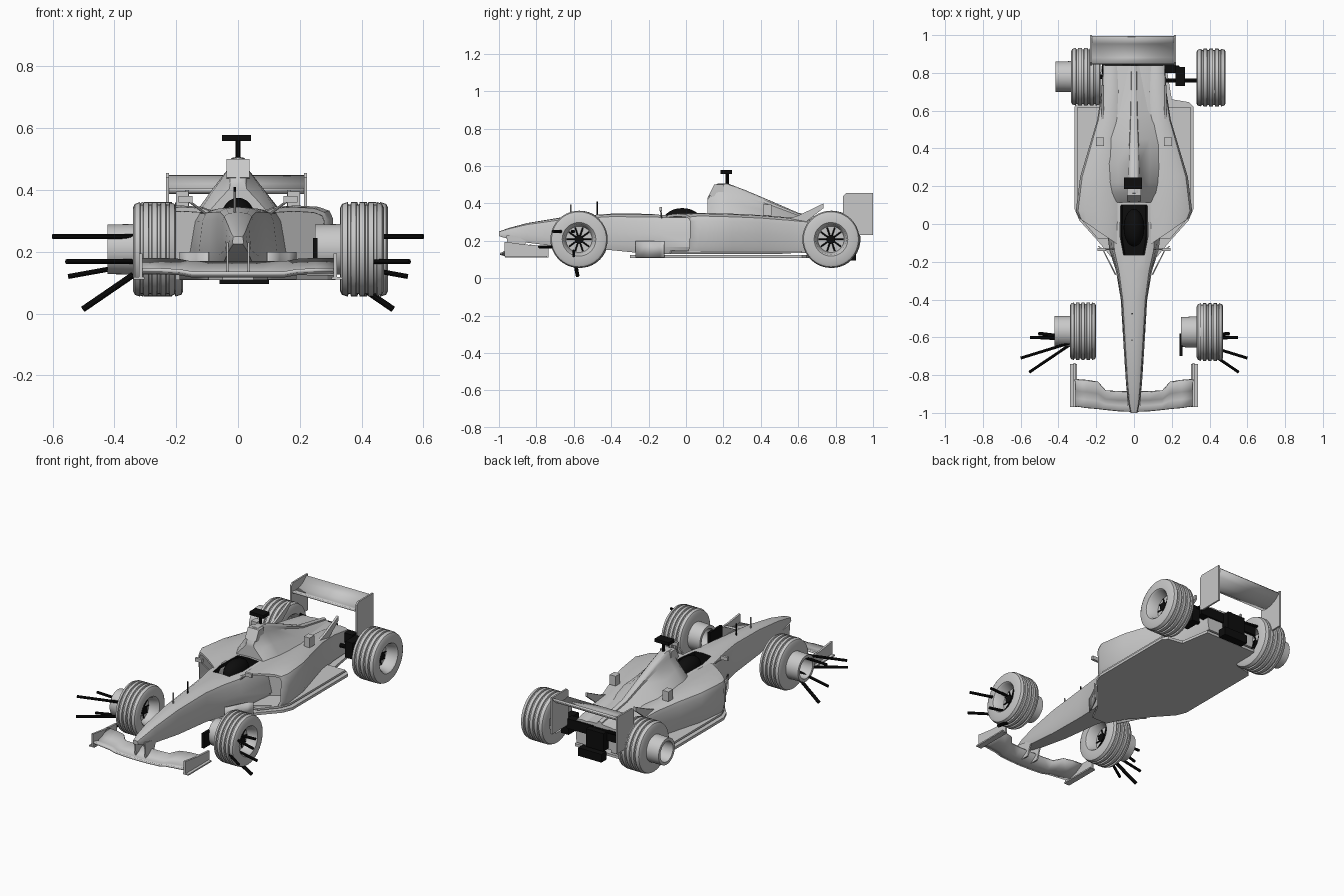
import bpy, bmesh, math
from mathutils import Vector, Matrix

cube = bpy.data.objects.get("Cube")
if cube:
    bpy.data.objects.remove(cube)


def material(name, value):
    m = bpy.data.materials.new(name)
    m.use_nodes = True
    col = (value, value, value, 1)
    m.diffuse_color = col
    m.node_tree.nodes["Principled BSDF"].inputs["Base Color"].default_value = col
    return m


GREY = material("light_grey", 0.58)
BLACK = material("black", 0.004)


def finish(name, bm, mat=GREY, smooth=True):
    bmesh.ops.recalc_face_normals(bm, faces=bm.faces)
    me = bpy.data.meshes.new(name)
    bm.to_mesh(me)
    bm.free()
    me.materials.append(mat)
    ob = bpy.data.objects.new(name, me)
    bpy.context.collection.objects.link(ob)
    bpy.ops.object.select_all(action='DESELECT')
    ob.select_set(True)
    bpy.context.view_layer.objects.active = ob
    if smooth:
        bpy.ops.object.shade_smooth_by_angle(angle=math.radians(35))
    return ob


def bridge(bm, rings, closed=True):
    for a, b in zip(rings, rings[1:]):
        n = len(a)
        for i in range(n if closed else n - 1):
            j = (i + 1) % n
            bm.faces.new((a[i], a[j], b[j], b[i]))


def section(y, wt, wb, zb, zt, cx=0, shear=0):
    """Rounded trapezoid across the car."""
    h = zt - zb
    half = [(0, zt), (wt * .6, zt - .02 * h), (wt * .9, zt - .08 * h), (wt, zt - .2 * h),
            ((wt + wb) / 2, zb + h * .5), (wb, zb + h * .18), (wb * .85, zb), (0, zb)]
    ring = half + [(-x, z) for x, z in half[-2:0:-1]]
    return [Vector((cx + x, y + shear * x / max(wt, wb), z)) for x, z in ring]


def loft(sections):
    bm = bmesh.new()
    rings = [[bm.verts.new(p) for p in s] for s in sections]
    bridge(bm, rings)
    front = bm.faces.new(rings[0])
    bm.faces.new(rings[-1][::-1])
    return bm, front


def box(name, centre, size, mat=GREY):
    bm = bmesh.new()
    bmesh.ops.create_cube(bm, size=1, matrix=Matrix.Translation(centre) @ Matrix.Diagonal((*size, 1)))
    return finish(name, bm, mat, False)


def rod(name, a, b, r=.008, mat=BLACK):
    a, b = Vector(a), Vector(b)
    d = b - a
    bm = bmesh.new()
    mtx = Matrix.Translation((a + b) / 2) @ d.to_track_quat('Z', 'Y').to_matrix().to_4x4()
    bmesh.ops.create_cone(bm, cap_ends=True, segments=10, radius1=r, radius2=r, depth=d.length, matrix=mtx)
    return finish(name, bm, mat)


def plate(name, outline, axis, at, thick, mat=GREY):
    """Flat outline extruded along x (axis 0, yz outline) or z (axis 2, xy outline)."""
    bm = bmesh.new()
    place = (lambda u, v, t: (t, u, v)) if axis == 0 else (lambda u, v, t: (u, v, t))
    rings = [[bm.verts.new(place(u, v, at + t)) for u, v in outline] for t in (-thick / 2, thick / 2)]
    bridge(bm, rings)
    for r in rings:
        bm.faces.new(r)
    return finish(name, bm, mat, False)


# Nose and central body
bm, _ = loft([section(*s) for s in (
    (-1, .016, .018, .225, .25), (-.95, .026, .03, .21, .268), (-.85, .036, .042, .19, .295),
    (-.65, .05, .055, .165, .328), (-.4, .066, .07, .15, .345), (-.25, .088, .095, .135, .345),
    (-.14, .115, .13, .13, .343), (.1, .14, .16, .13, .34), (.5, .14, .15, .13, .33),
    (.84, .12, .14, .15, .29))])
body = finish("central_body", bm)
body.data.materials.append(BLACK)

# Cockpit opening
bm, _ = loft([section(y, w, w, .24, .4) for y, w in ((-.165, .055), (-.06, .075), (.1, .07))])
for f in bm.faces:
    f.material_index = 1
cutter = finish("cockpit_cutter", bm, GREY, False)
cutter.data.materials.append(BLACK)
cutter.hide_render = True
for p in cutter.data.polygons:
    p.material_index = 1
mod = body.modifiers.new("cockpit", 'BOOLEAN')
mod.object, mod.solver = cutter, 'EXACT'
bpy.context.view_layer.objects.active = body
bpy.ops.object.modifier_apply(modifier="cockpit")
bpy.data.objects.remove(cutter)

# Driver's helmet
bm = bmesh.new()
bmesh.ops.create_uvsphere(bm, u_segments=20, v_segments=12, radius=1,
                          matrix=Matrix.Translation((0, -.02, .31)) @ Matrix.Diagonal((.055, .1, .065, 1)))
finish("helmet", bm, BLACK)

# Engine cover with air intake
bm, front = loft([section(*s) for s in (
    (.115, .028, .1, .3, .43), (.165, .034, .12, .3, .505), (.22, .034, .13, .3, .508),
    (.32, .03, .14, .3, .47), (.45, .024, .14, .3, .415), (.6, .018, .13, .28, .35),
    (.84, .014, .1, .25, .305))])
finish("engine_cover", bm)
plate("air_intake_frame", [(.12, .44), (.15, .5), (.2, .5), (.2, .43)], 0, 0, .075)
rod("camera_post", (0, .22, .49), (0, .22, .57), .009)
box("camera_pod", (-.005, .215, .568), (.095, .06, .02), BLACK)

# Sidepods with recessed inlets
for s, side in ((1, "left"), (-1, "right")):
    rows = ((-.045, .29, .345), (.07, .308, .35), (.25, .285, .345), (.4, .24, .338),
            (.55, .195, .325), (.7, .172, .31), (.84, .165, .285))
    secs = []
    for i, (y, xo, zt) in enumerate(rows):
        w = (xo - .07) / 2
        secs.append(section(y, w, w * .96, .135, zt, s * (.07 + w), s * .075 if i == 0 else 0))
    bm, front = loft(secs)
    bmesh.ops.recalc_face_normals(bm, faces=bm.faces)
    bmesh.ops.inset_region(bm, faces=[front], thickness=.014)
    bmesh.ops.inset_region(bm, faces=[front], thickness=.001)
    bmesh.ops.translate(bm, verts=list(front.verts), vec=(0, .16, 0))
    finish(side + "_sidepod", bm)
    box(side + "_chimney", (s * .18, .435, .365), (.04, .045, .06))
    plate(side + "_rear_flick", [(.46, .29), (.6, .335), (.735, .4), (.735, .375), (.64, .3), (.6, .28)],
          0, s * .165, .014)
    # Mirrors and turning vanes
    rod(side + "_mirror_stalk", (s * .1, -.13, .32), (s * .16, -.135, .365), .004, GREY)
    box(side + "_mirror", (s * .17, -.135, .37), (.045, .015, .022))
    bm = bmesh.new()
    path = ((.1, -.27), (.135, -.2), (.165, -.14), (.19, -.12))
    bridge(bm, [[bm.verts.new((s * x, y, z)) for z in (.11, .2)] for x, y in path], False)
    vane = finish(side + "_turning_vane", bm)
    vane.modifiers.new("thickness", 'SOLIDIFY').thickness = .006

# Floor
half = [(.05, -.3), (.1, -.2), (.2, -.08), (.29, .02), (.315, .08), (.315, .62), (.29, .645),
        (.2, .66), (.17, .84)]
plate("floor", half + [(-x, y) for x, y in half[::-1]], 2, .117, .016)
inner = [(x * .95, y) for x, y in half[2:6]]
plate("floor_step", inner + [(-x, y) for x, y in inner[::-1]], 2, .14, .012)

# Front wing: lead edge, step and trailing edge across the span
bm = bmesh.new()
stations = ((0, -.995, -.885, .125), (.08, -.992, -.885, .125), (.15, -.985, -.88, .125),
            (.19, -.98, -.835, .132), (.25, -.975, -.825, .135), (.315, -.965, -.82, .135))
span = [(-x, a, b, z) for x, a, b, z in stations[:0:-1]] + list(stations)
bridge(bm, [[bm.verts.new((x, a + (b - a) * t, z + dz)) for t, dz in
             ((0, 0), (.3, -.008), (.6, .003), (1, .035))] for x, a, b, z in span], False)
wing = finish("front_wing", bm)
wing.modifiers.new("thickness", 'SOLIDIFY').thickness = .012
for s, side in ((1, "left"), (-1, "right")):
    plate(side + "_front_endplate", [(-.97, .115), (-.97, .195), (-.86, .18), (-.735, .172), (-.735, .11)],
          0, s * .315, .012)
    box(side + "_endplate_foot", (s * .321, -.855, .115), (.036, .225, .008))
    plate(side + "_nose_pillar", [(-.95, .125), (-.96, .23), (-.85, .21), (-.88, .125)], 0, s * .034, .008)

# Rear wing
bm = bmesh.new()
bridge(bm, [[bm.verts.new((x, y, z)) for y, z in
             ((.845, .395), (.88, .387), (.92, .392), (.96, .41), (.995, .44))] for x in (-.225, .215)], False)
wing = finish("rear_wing", bm)
wing.modifiers.new("thickness", 'SOLIDIFY').thickness = .012
for x, side in ((.218, "left"), (-.228, "right")):
    plate(side + "_rear_endplate", [(.84, .24), (.84, .44), (.855, .455), (1, .455), (1, .23), (.86, .23)],
          0, x, .01)

# Gearbox and exposed rear mechanics
box("gearbox", (0, .85, .21), (.12, .08, .11), BLACK)
box("right_gear_mount", (-.115, .825, .24), (.11, .06, .06), BLACK)
box("left_gear_mount", (.13, .825, .24), (.18, .05, .06), BLACK)
box("left_brake_unit", (.245, .78, .21), (.05, .1, .1), BLACK)
box("diffuser_block", (.02, .885, .12), (.16, .05, .05), BLACK)
rod("left_drive_shaft", (.1, .76, .21), (.4, .76, .21), .012)
rod("right_drive_shaft", (-.1, .78, .21), (-.26, .78, .21), .012)
rod("rear_cross_arm", (-.2, .86, .27), (.24, .83, .25))


# Grooved wheels turned about the x axis
def wheel(name, x, y, width, barrel):
    w, r = width / 2, .153
    prof = [(.01, 0), (.01, .07), (w - .008, .082), (w, .09), (w, .135), (w - .006, .147)]
    for g in (.6, .2, -.2, -.6):
        prof += [(w * g + d, q) for d, q in ((.006, r), (.004, r - .008), (-.004, r - .008), (-.006, r))]
    prof += [(-w + .006, .147), (-w, .135), (-w, .082)]
    prof += [(-w - .082, .08), (-w - .082, .062), (-w, .06), (-w, 0)] if barrel else [(-.01, .07), (-.01, 0)]
    bm = bmesh.new()
    verts = [bm.verts.new((px, 0, pr)) for px, pr in prof]
    edges = [bm.edges.new(e) for e in zip(verts, verts[1:])]
    bmesh.ops.spin(bm, geom=verts + edges, axis=(1, 0, 0), cent=(0, 0, 0), angle=math.tau, steps=40)
    bmesh.ops.remove_doubles(bm, verts=bm.verts, dist=.0005)
    bmesh.ops.translate(bm, verts=bm.verts, vec=(x, y, .208))
    finish(name, bm)
    rod(name + "_hub", (x, y, .208), (x + .035, y, .208), .024)
    for i in range(10):
        a = math.tau * i / 10
        d = Vector((0, math.cos(a), math.sin(a)))
        c = Vector((x + .012, y, .208))
        rod(name + "_spoke", c + d * .02, c + d * .066, .004)


wheel("front_left_wheel", .402, -.572, .14, True)
wheel("front_right_wheel", -.27, -.568, .14, True)
wheel("rear_left_wheel", .408, .775, .155, False)
wheel("rear_right_wheel", -.255, .78, .155, True)

# Front suspension arms reaching outwards
for s, side in ((1, "left"), (-1, "right")):
    rod(side + "_upper_arm", (s * .34, -.63, .25), (s * .6, -.71, .25))
    rod(side + "_lower_arm", (s * .34, -.64, .168), (s * .555, -.785, .168))
    rod(side + "_track_rod", (s * .34, -.6, .158), (s * .55, -.6, .12))
    rod(side + "_push_rod", (s * .34, -.6, .125), (s * .502, -.58, .014), .01)
    rod(side + "_steering_arm", (s * .36, -.61, .25), (s * .54, -.6, .25))
box("left_brake_duct", (.25, -.64, .2), (.016, .12, .09), BLACK)

# Antennas
rod("nose_antenna", (-.01, -.475, .33), (-.01, -.475, .41), .004)
rod("nose_probe", (-.01, -.615, .32), (-.01, -.615, .395), .004, GREY)
